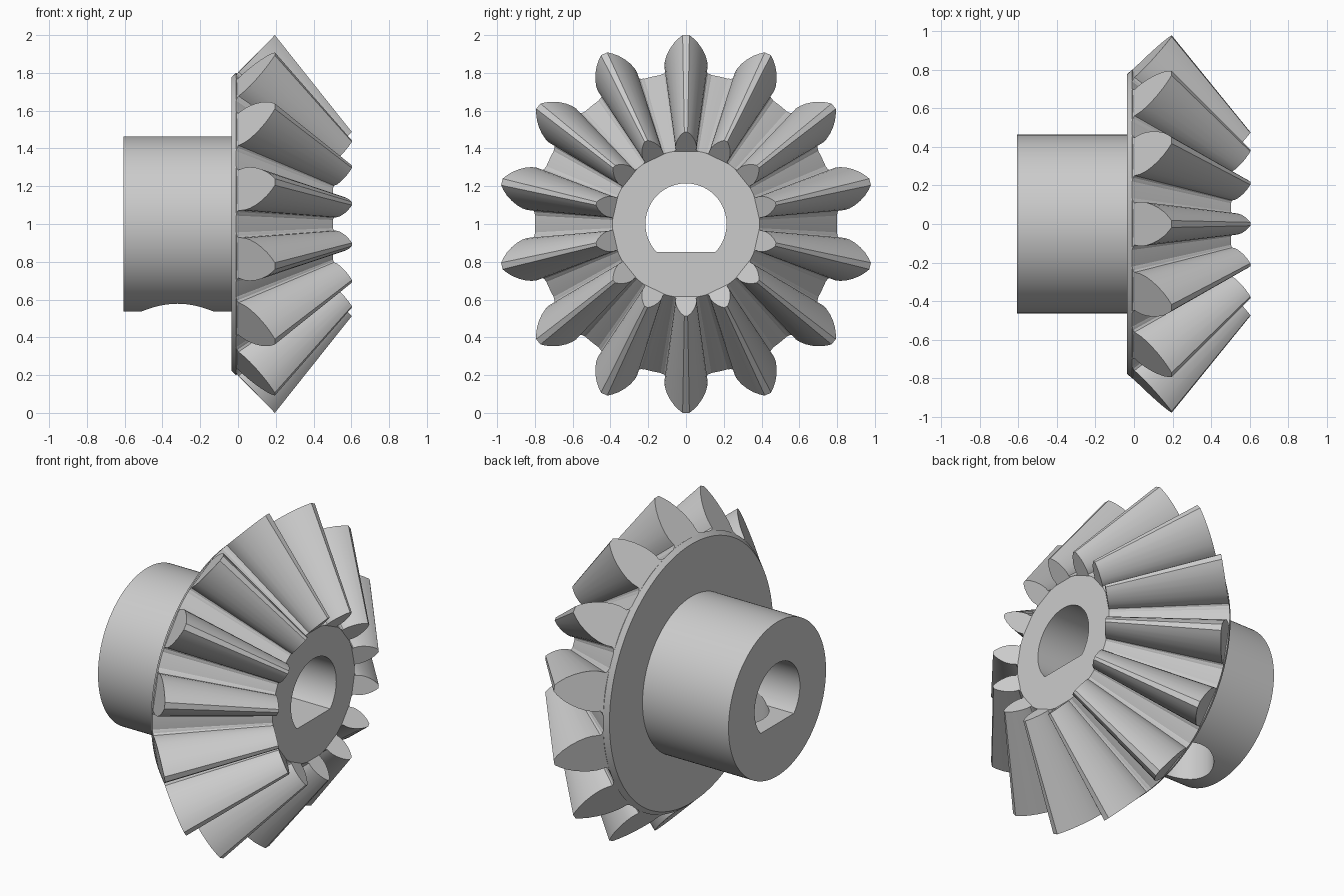
import bpy, bmesh, math
from mathutils import Matrix, Vector

if "Cube" in bpy.data.objects:
    bpy.data.objects.remove(bpy.data.objects["Cube"], do_unlink=True)

TEETH = 14
CENTRE = Vector((0, 0, 1))
APEX = 0.99              # where all tooth lines meet on the axis
INNER = 0.487            # size of the small tooth end against the large one
ROOT_X, ROOT_R = -0.01, 0.80
TIP_X, TIP_R = 0.195, 1.0

steel = bpy.data.materials.new("light grey steel")
steel.use_nodes = True
steel.diffuse_color = (0.6, 0.6, 0.6, 1)
steel.node_tree.nodes["Principled BSDF"].inputs["Base Color"].default_value = (0.6, 0.6, 0.6, 1)


def finish(bm, name):
    bmesh.ops.recalc_face_normals(bm, faces=bm.faces)
    mesh = bpy.data.meshes.new(name)
    bm.to_mesh(mesh)
    bm.free()
    mesh.materials.append(steel)
    obj = bpy.data.objects.new(name, mesh)
    bpy.context.collection.objects.link(obj)
    return obj


def activate(obj):
    bpy.ops.object.select_all(action='DESELECT')
    obj.select_set(True)
    bpy.context.view_layer.objects.active = obj


def loft(bm, a, b):
    """Closed solid between two matching outlines."""
    va, vb = [bm.verts.new(p) for p in a], [bm.verts.new(p) for p in b]
    bm.faces.new(va)
    bm.faces.new(vb[::-1])
    for i in range(len(va)):
        j = (i + 1) % len(va)
        bm.faces.new((va[i], va[j], vb[j], vb[i]))


def revolve(profile, name, steps):
    """Solid turned about the gear axis from (x, radius) points."""
    bm = bmesh.new()
    rings = []
    for x, r in profile:
        rings.append([bm.verts.new(CENTRE + Vector((x, r * math.sin(t), r * math.cos(t))))
                      for t in (2 * math.pi * i / steps for i in range(steps))])
    for a, b in zip(rings, rings[1:]):
        for i in range(steps):
            j = (i + 1) % steps
            bm.faces.new((a[i], a[j], b[j], b[i]))
    bm.faces.new(rings[0])
    bm.faces.new(rings[-1])
    return finish(bm, name)


def cut(obj, cutter):
    mod = obj.modifiers.new("cut", 'BOOLEAN')
    mod.operation = 'DIFFERENCE'
    mod.solver = 'EXACT'
    mod.object = cutter
    activate(obj)
    bpy.ops.object.modifier_apply(modifier=mod.name)
    bpy.data.objects.remove(cutter, do_unlink=True)


# Hub and conical blank in one turned piece
body = revolve([(-0.607, 0.463), (-0.035, 0.463), (-0.035, 0.777), (ROOT_X, ROOT_R),
                (APEX - (APEX - ROOT_X) * INNER, ROOT_R * INNER)],
               "hub_and_blank", TEETH * 12)

# D-shaped bore: a circle with its lower part cut flat
radius, flat = 0.215, -0.147
start = math.acos(flat / radius)
arc = [start * (2 * i / 64 - 1) for i in range(65)]
section = [(radius * math.sin(t), radius * math.cos(t)) for t in arc]
bm = bmesh.new()
loft(bm, *[[CENTRE + Vector((x, y, z)) for y, z in section] for x in (-0.8, 0.8)])
cut(body, finish(bm, "bore_cutter"))

# Set screw hole through the underside of the hub
bm = bmesh.new()
bmesh.ops.create_cone(bm, cap_ends=True, segments=64, radius1=0.19, radius2=0.19, depth=0.5,
                      matrix=Matrix.Translation((-0.32, 0, 0.66)))
cut(body, finish(bm, "screw_hole_cutter"))

# Teeth: half outline as (height from root to tip, half width), mirrored
half = [(-0.02, 0.142), (0.006, 0.132), (0.025, 0.117), (0.06, 0.109), (0.12, 0.112),
        (0.22, 0.115), (0.35, 0.112), (0.5, 0.102), (0.65, 0.086), (0.8, 0.064),
        (0.92, 0.039), (1.0, 0.018)]
outline = half + [(h, -w) for h, w in reversed(half)]


def tooth_end(scale, spin):
    points = []
    for h, w in outline:
        x = ROOT_X + (TIP_X - ROOT_X) * h
        r = ROOT_R + (TIP_R - ROOT_R) * h
        t = spin + math.asin(w / r)
        points.append(CENTRE + Vector((APEX - (APEX - x) * scale,
                                       r * scale * math.sin(t), r * scale * math.cos(t))))
    return points


bm = bmesh.new()
for k in range(TEETH):
    spin = 2 * math.pi * k / TEETH
    loft(bm, tooth_end(1, spin), tooth_end(INNER, spin))
teeth = finish(bm, "teeth")

for obj in (body, teeth):
    activate(obj)
    bpy.ops.object.shade_smooth_by_angle(angle=math.radians(28))
